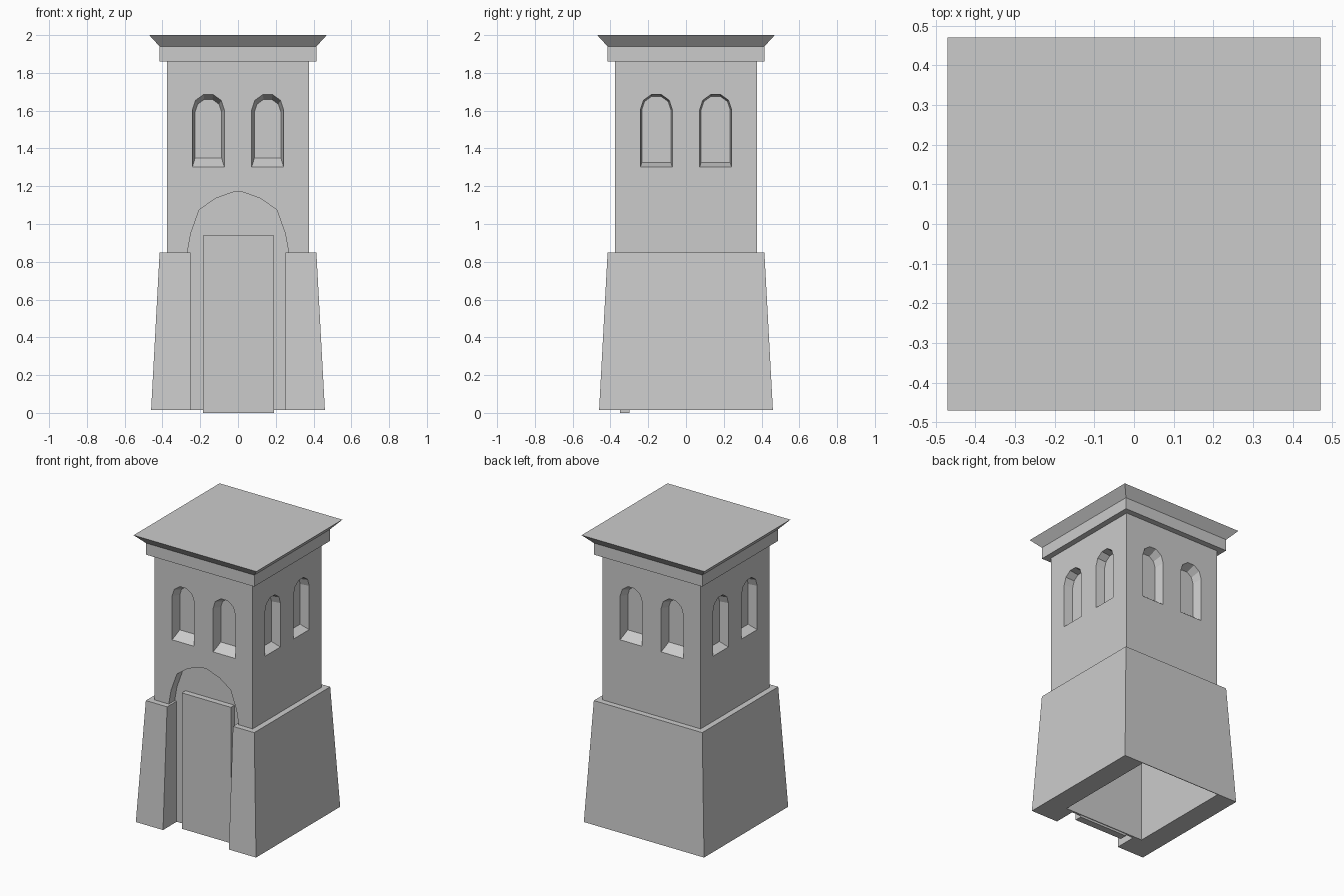
import bpy, bmesh
from math import sin, cos, pi
from mathutils import Matrix

if "Cube" in bpy.data.objects:
    bpy.data.objects.remove(bpy.data.objects["Cube"])


def loft(name, ring_a, ring_b, rot=0.0):
    """Closed solid between two rings with equal point counts."""
    bm = bmesh.new()
    a = [bm.verts.new(p) for p in ring_a]
    b = [bm.verts.new(p) for p in ring_b]
    n = len(a)
    bm.faces.new(a)
    bm.faces.new(b)
    for i in range(n):
        j = (i + 1) % n
        bm.faces.new((a[i], a[j], b[j], b[i]))
    bmesh.ops.rotate(bm, verts=bm.verts, matrix=Matrix.Rotation(rot, 3, 'Z'))
    bmesh.ops.recalc_face_normals(bm, faces=bm.faces)
    me = bpy.data.meshes.new(name)
    bm.to_mesh(me)
    bm.free()
    ob = bpy.data.objects.new(name, me)
    bpy.context.collection.objects.link(ob)
    return ob


def rect(x0, x1, y0, y1, z):
    return [(x0, y0, z), (x1, y0, z), (x1, y1, z), (x0, y1, z)]


def box(name, x0, x1, y0, y1, z0, z1):
    return loft(name, rect(x0, x1, y0, y1, z0), rect(x0, x1, y0, y1, z1))


def frustum(name, r0, z0, r1, z1):
    return loft(name, rect(-r0, r0, -r0, r0, z0), rect(-r1, r1, -r1, r1, z1))


def cut(ob, cutter):
    """Subtract the cutter and discard it."""
    cutter.hide_render = True
    m = ob.modifiers.new("cut", 'BOOLEAN')
    m.operation, m.solver, m.object = 'DIFFERENCE', 'EXACT', cutter
    bpy.context.view_layer.objects.active = ob
    bpy.ops.object.modifier_apply(modifier=m.name)
    bpy.data.objects.remove(cutter)


def window_ring(cx, half, bottom, spring, y):
    arc = [(cx + half * cos(i * pi / 5), y, spring + half * sin(i * pi / 5)) for i in range(6)]
    return [(cx - half, y, bottom), (cx + half, y, bottom)] + arc


# Tapered plinth, hollow from below, with the doorway slot in front
base = frustum("tapered_base", 0.46, 0.015, 0.415, 0.85)
cut(base, loft("base_hollow", rect(-0.31, 0.31, -0.295, 0.457, -0.01),
               rect(-0.31, 0.31, -0.295, 0.408, 0.84)))
cut(base, box("shaft_hollow", -0.3, 0.3, -0.295, 0.3, 0.5, 1.0))
cut(base, box("door_slot", -0.252, 0.252, -0.6, -0.31, -0.1, 1.0))

# Hollow tower shaft
shaft = frustum("tower_shaft", 0.375, 0.85, 0.375, 1.865)
cut(shaft, box("hollow", -0.3, 0.3, -0.295, 0.3, 0.5, 1.84))

# Arched door recess
half_arch = [(0.267, 0.8), (0.267, 0.855), (0.25, 0.95), (0.205, 1.075), (0.12, 1.135), (0.022, 1.17)]
arch = half_arch + [(-x, z) for x, z in reversed(half_arch)]
cut(shaft, loft("arch", [(x, -0.6, z) for x, z in arch], [(x, -0.31, z) for x, z in arch]))

# Splayed windows, two on each side
for k in range(4):
    half, bottom, spring = (0.07, 1.35, 1.593) if k % 2 == 0 else (0.077, 1.325, 1.603)
    for cx in (-0.157, 0.157):
        cut(shaft, loft("window", window_ring(cx, 0.085, 1.30, 1.605, -0.377),
                        window_ring(cx, half, bottom, spring, -0.312), k * pi / 2))

# Cornice and flared flat roof
frustum("cornice", 0.415, 1.86, 0.415, 1.94)
frustum("roof_slab", 0.415, 1.94, 0.47, 2.0)

# Door panel
box("door", -0.185, 0.19, -0.35, -0.30, 0.0, 0.94)
